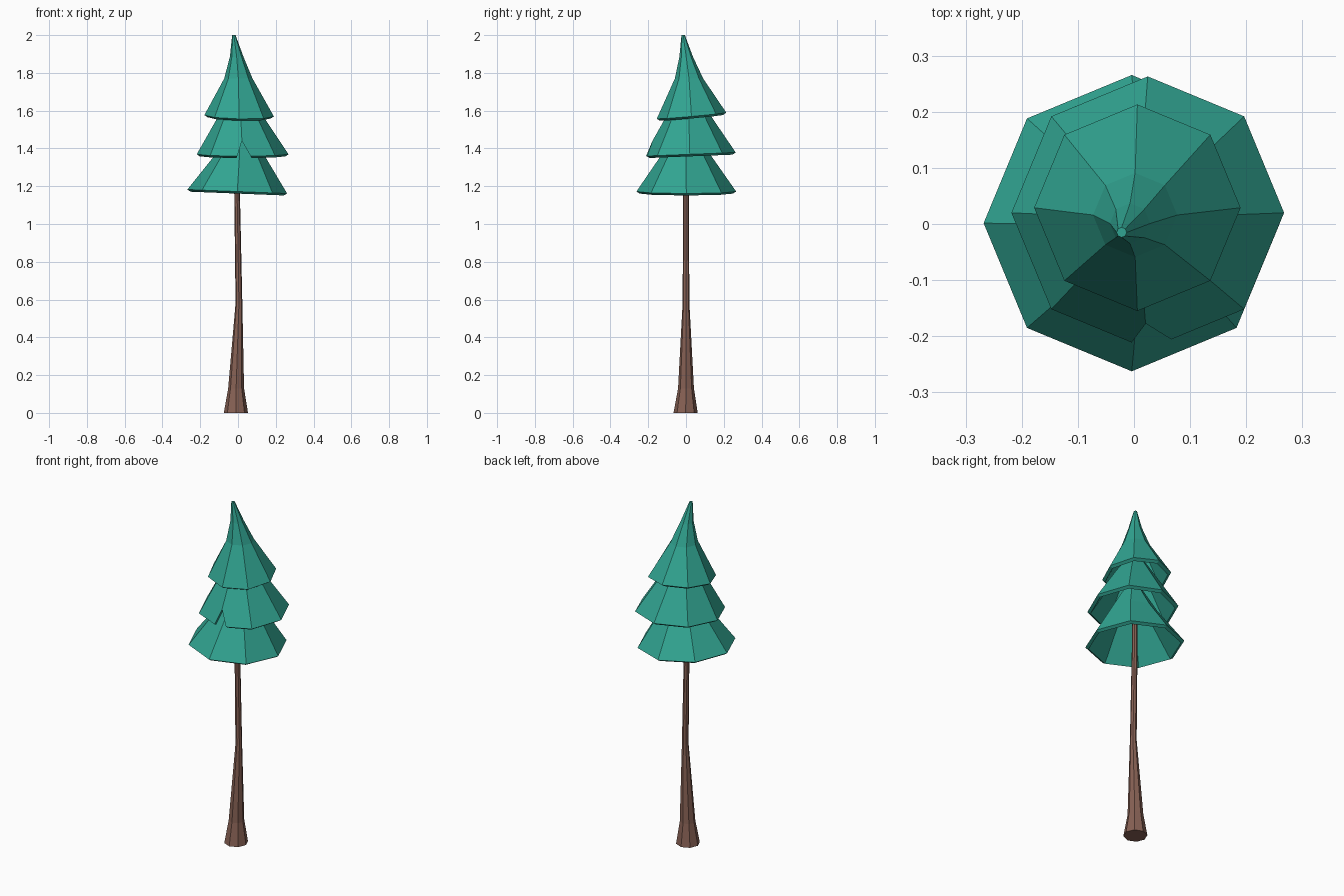
import bpy, bmesh, math

if "Cube" in bpy.data.objects:
    bpy.data.objects.remove(bpy.data.objects["Cube"])


def material(name, rgb):
    m = bpy.data.materials.new(name)
    m.diffuse_color = (*rgb, 1)
    m.use_nodes = True
    m.node_tree.nodes["Principled BSDF"].inputs["Base Color"].default_value = m.diffuse_color
    return m


needle_green = material("needle_green", (0.031, 0.376, 0.287))
bark_brown = material("bark_brown", (0.242, 0.119, 0.089))


def loft(name, rings, mat, sides=8):
    """Closed skin through rings (cx, cy, z, radius, tilt_x, tilt_y)."""
    bm = bmesh.new()
    loops = []
    for cx, cy, z, r, tx, ty in rings:
        loop = []
        for i in range(sides):
            a = 2 * math.pi * i / sides
            dx, dy = r * math.cos(a), r * math.sin(a)
            loop.append(bm.verts.new((cx + dx, cy + dy, z + tx * dx + ty * dy)))
        loops.append(loop)
    for lo, hi in zip(loops, loops[1:]):
        for i in range(sides):
            j = (i + 1) % sides
            bm.faces.new((lo[i], lo[j], hi[j], hi[i]))
    bm.faces.new(loops[0][::-1])
    bm.faces.new(loops[-1])
    bmesh.ops.recalc_face_normals(bm, faces=bm.faces[:])
    me = bpy.data.meshes.new(name)
    bm.to_mesh(me)
    bm.free()
    me.materials.append(mat)
    ob = bpy.data.objects.new(name, me)
    bpy.context.collection.objects.link(ob)
    return ob


def tier(name, outer, mat, drop=0.011, wall=0.017):
    """Hollow skirt: inner skin, sloping lip, then the outer skin."""
    cx, cy, z, r, tx, ty = outer[0]
    kx, ky, kz, kr, _, _ = outer[1]
    inner = [(kx, ky, kz + 0.02, kr - 0.035, 0, 0),
             (cx, cy, z - drop, r - wall, tx, ty)]
    return loft(name, inner + outer, mat)


# Trunk, flared at the foot
loft("trunk", [(-0.011, -0.002, 0.0, 0.064, 0, 0),
               (-0.010, 0.0, 0.13, 0.042, 0, 0),
               (0.005, 0.0, 0.58, 0.018, 0, 0),
               (-0.005, 0.0, 1.17, 0.015, 0, 0),
               (-0.005, 0.0, 1.45, 0.012, 0, 0)], bark_brown)

# Three tilted foliage tiers
tier("lower_foliage", [(-0.004, 0.0015, 1.172, 0.264, -0.04, 0),
                       (0.008, 0.0, 1.36, 0.134, 0, 0),
                       (0.008, 0.0, 1.50, 0.05, 0, 0),
                       (0.005, 0.0, 1.58, 0.01, 0, 0)], needle_green)
middle = tier("middle_foliage", [(0.0245, 0.02, 1.369, 0.243, 0, 0.04),
                                 (0.015, 0.015, 1.56, 0.125, 0, 0),
                                 (0.01, 0.015, 1.68, 0.045, 0, 0),
                                 (0.005, 0.015, 1.74, 0.01, 0, 0)], needle_green)
tier("upper_foliage", [(0.006, 0.029, 1.573, 0.184, -0.02, 0.09),
                       (0.002, 0.016, 1.77, 0.075, 0, 0),
                       (-0.007, 0.001, 1.885, 0.036, 0, 0),
                       (-0.022, -0.015, 2.0, 0.009, 0, 0)], needle_green)

# Triangular notch in the front of the middle tier
bm = bmesh.new()
tri = [(-0.026, 1.29), (0.106, 1.29), (0.021, 1.44)]
front = [bm.verts.new((x, -0.4, z)) for x, z in tri]
back = [bm.verts.new((x, -0.08, z)) for x, z in tri]
bm.faces.new(front)
bm.faces.new(back[::-1])
for i in range(3):
    j = (i + 1) % 3
    bm.faces.new((front[i], back[i], back[j], front[j]))
bmesh.ops.recalc_face_normals(bm, faces=bm.faces[:])
me = bpy.data.meshes.new("notch_cutter")
bm.to_mesh(me)
bm.free()
me.materials.append(needle_green)
cutter = bpy.data.objects.new("notch_cutter", me)
bpy.context.collection.objects.link(cutter)
cutter.hide_render = True
cut = middle.modifiers.new("notch", "BOOLEAN")
cut.operation = "DIFFERENCE"
cut.solver = "EXACT"
cut.object = cutter

# Bake the cut and discard the cutter
bpy.context.view_layer.objects.active = middle
bpy.ops.object.modifier_apply(modifier="notch")
bpy.data.objects.remove(cutter)
